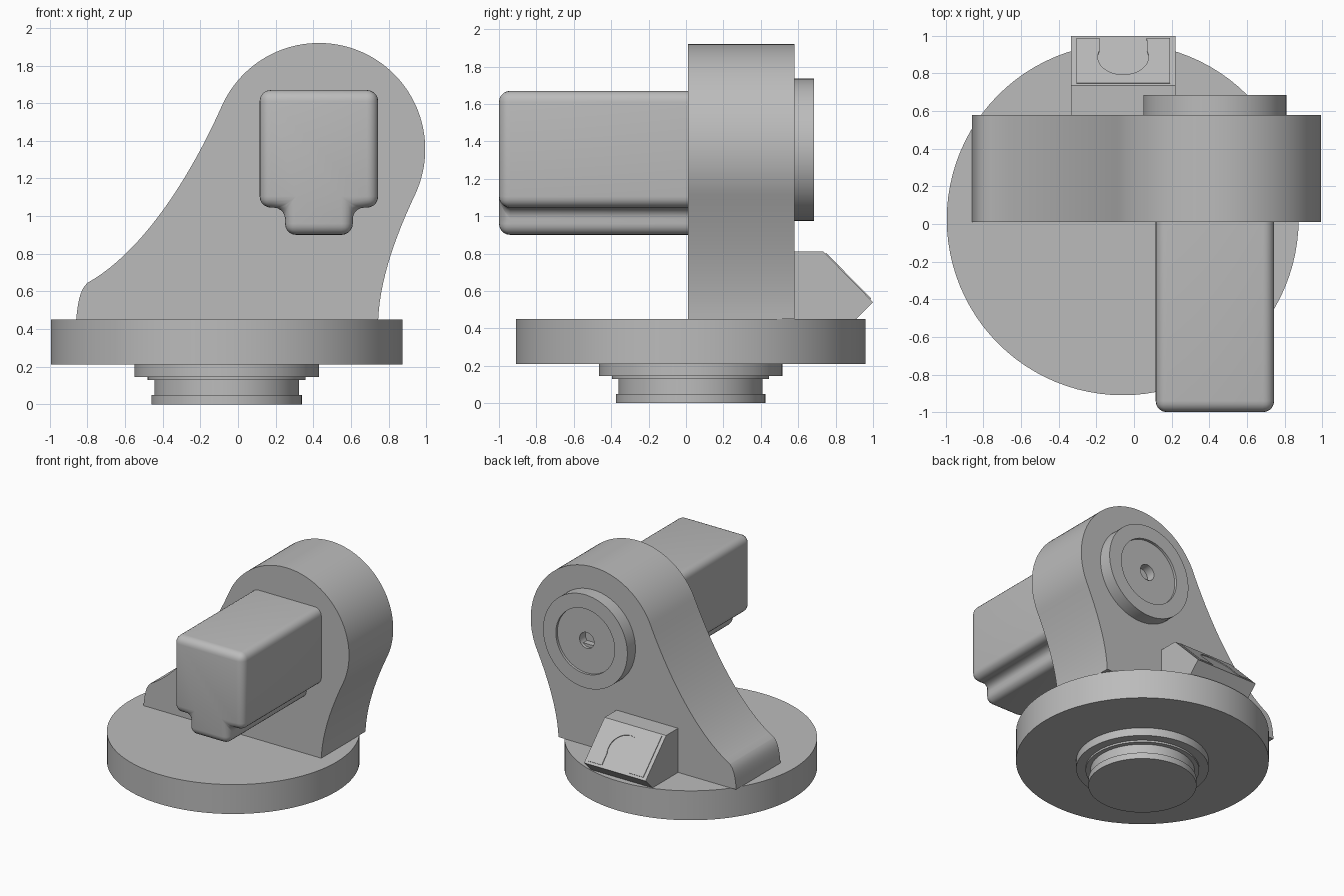
import bpy, bmesh, math
from mathutils import Vector
from mathutils.geometry import interpolate_bezier

if "Cube" in bpy.data.objects:
    bpy.data.objects.remove(bpy.data.objects["Cube"], do_unlink=True)

GREY = (0.5, 0.5, 0.5, 1)
mat = bpy.data.materials.new("plain_grey")
mat.use_nodes = True
mat.diffuse_color = GREY
bsdf = next(n for n in mat.node_tree.nodes if n.type == 'BSDF_PRINCIPLED')
bsdf.inputs["Base Color"].default_value = GREY


def finish(name, bm, angle=30):
    bmesh.ops.recalc_face_normals(bm, faces=bm.faces)
    mesh = bpy.data.meshes.new(name)
    bm.to_mesh(mesh)
    bm.free()
    mesh.materials.append(mat)
    obj = bpy.data.objects.new(name, mesh)
    bpy.context.collection.objects.link(obj)
    bpy.ops.object.select_all(action='DESELECT')
    obj.select_set(True)
    bpy.context.view_layer.objects.active = obj
    bpy.ops.object.shade_smooth_by_angle(angle=math.radians(angle))
    return obj


def prism(points, offset):
    """Extrude a closed outline of 3D points along an offset."""
    bm = bmesh.new()
    face = bm.faces.new([bm.verts.new(p) for p in points])
    made = bmesh.ops.extrude_face_region(bm, geom=[face], use_keep_orig=True)
    moved = [g for g in made["geom"] if isinstance(g, bmesh.types.BMVert)]
    bmesh.ops.translate(bm, verts=moved, vec=offset)
    return bm


def lathe(name, profile, centre, axis, segments=96):
    """Spin (radius, height) pairs about z or y."""
    bm = bmesh.new()
    rings = []
    for r, h in profile:
        ring = []
        for i in range(segments):
            a = math.tau * i / segments
            c, s = r * math.cos(a), r * math.sin(a)
            p = (c, s, h) if axis == 'z' else (c, h, s)
            ring.append(bm.verts.new(Vector(p) + Vector(centre)))
        rings.append(ring)
    for lo, hi in zip(rings, rings[1:]):
        for i in range(segments):
            j = (i + 1) % segments
            bm.faces.new((lo[i], lo[j], hi[j], hi[i]))
    bm.faces.new(rings[0])
    bm.faces.new(rings[-1])
    return finish(name, bm)


# Round base plate with its stepped spigot underneath
lathe("base_plate", [(0.935, 0.21), (0.935, 0.45)], (-0.06, 0.025, 0), 'z')
lathe("base_spigot", [(0.4, 0), (0.4, 0.05), (0.385, 0.05), (0.385, 0.13),
                      (0.42, 0.13), (0.42, 0.145), (0.49, 0.145), (0.49, 0.22)],
      (-0.06, 0.025, 0), 'z')

# Upright arm: round head flowing into a wide foot
HEAD = Vector((0.43, 0, 1.355))
R = 0.565


def on_head(deg):
    a = math.radians(deg)
    return HEAD + R * Vector((math.cos(a), 0, math.sin(a)))


def curve(*pts):
    return interpolate_bezier(*[Vector(p) for p in pts], 24)


right_side = curve((0.745, 0, 0.45), (0.755, 0, 0.68), (0.85, 0, 0.92), on_head(-25))
head_arc = [on_head(-25 + 181 * i / 60) for i in range(1, 60)]
left_side = curve(on_head(156), (-0.24, 0, 1.24), (-0.49, 0, 0.82), (-0.8, 0, 0.645))
toe = curve((-0.8, 0, 0.645), (-0.835, 0, 0.61), (-0.848, 0, 0.57), (-0.86, 0, 0.45))
outline = right_side + head_arc + left_side + toe[1:]
finish("upright_arm", prism([p + Vector((0, 0.01, 0)) for p in outline], (0, 0.57, 0)))

# Motor housing: block with a rounded lobe below
half = [(0.315, 1.67), (0.315, 1.045), (0.18, 1.045), (0.18, 0.9)]
motor = [(x, z) for x, z in half] + [(-x, z) for x, z in reversed(half)]
bm = prism([(0.43 + x, -1.0, z) for x, z in motor], (0, 1.02, 0))
edges = [e for e in bm.edges if min(v.co.y for v in e.verts) < -0.9]
bmesh.ops.bevel(bm, geom=edges, offset=0.06, offset_type='OFFSET', segments=5,
                profile=0.5, affect='EDGES', clamp_overlap=True)
finish("motor_housing", bm)

# Bearing cap on the back with a sunk face and shaft hole
lathe("bearing_cap", [(0.38, 0.57), (0.38, 0.685), (0.265, 0.685), (0.265, 0.665),
                      (0.065, 0.665), (0.065, 0.59)], HEAD, 'y')

# Flat inside the shaft hole
flat = [(math.cos(math.radians(a)), math.sin(math.radians(a))) for a in range(220, 325, 5)]
finish("shaft_flat", prism([HEAD + Vector((0.065 * c, 0.59, 0.065 * s)) for c, s in flat],
                           (0, 0.05, 0)))

# Sloped connector box at the back of the foot
side = [(0.57, 0.81), (0.735, 0.81), (1.0, 0.54), (0.91, 0.45), (0.57, 0.45)]
finish("connector_box", prism([(-0.335, y, z) for y, z in side], (0.555, 0, 0)))

# Thin panel with an arched notch on the slope
top, low = Vector((-0.0575, 0.735, 0.81)), Vector((-0.0575, 1.0, 0.54))
down = (low - top).normalized()
normal = Vector((0, -down.z, down.y))
arch = [(0.135 * math.cos(math.radians(a)), 0.213 - 0.135 * math.sin(math.radians(a)))
        for a in range(-20, 201, 10)]
panel = ([(0.248, 0.015), (0.248, 0.357), (0.125, 0.357)] + arch
         + [(-0.125, 0.357), (-0.248, 0.357), (-0.248, 0.015)])
finish("connector_panel",
       prism([top + Vector((u, 0, 0)) + down * v for u, v in panel], normal * 0.006))
